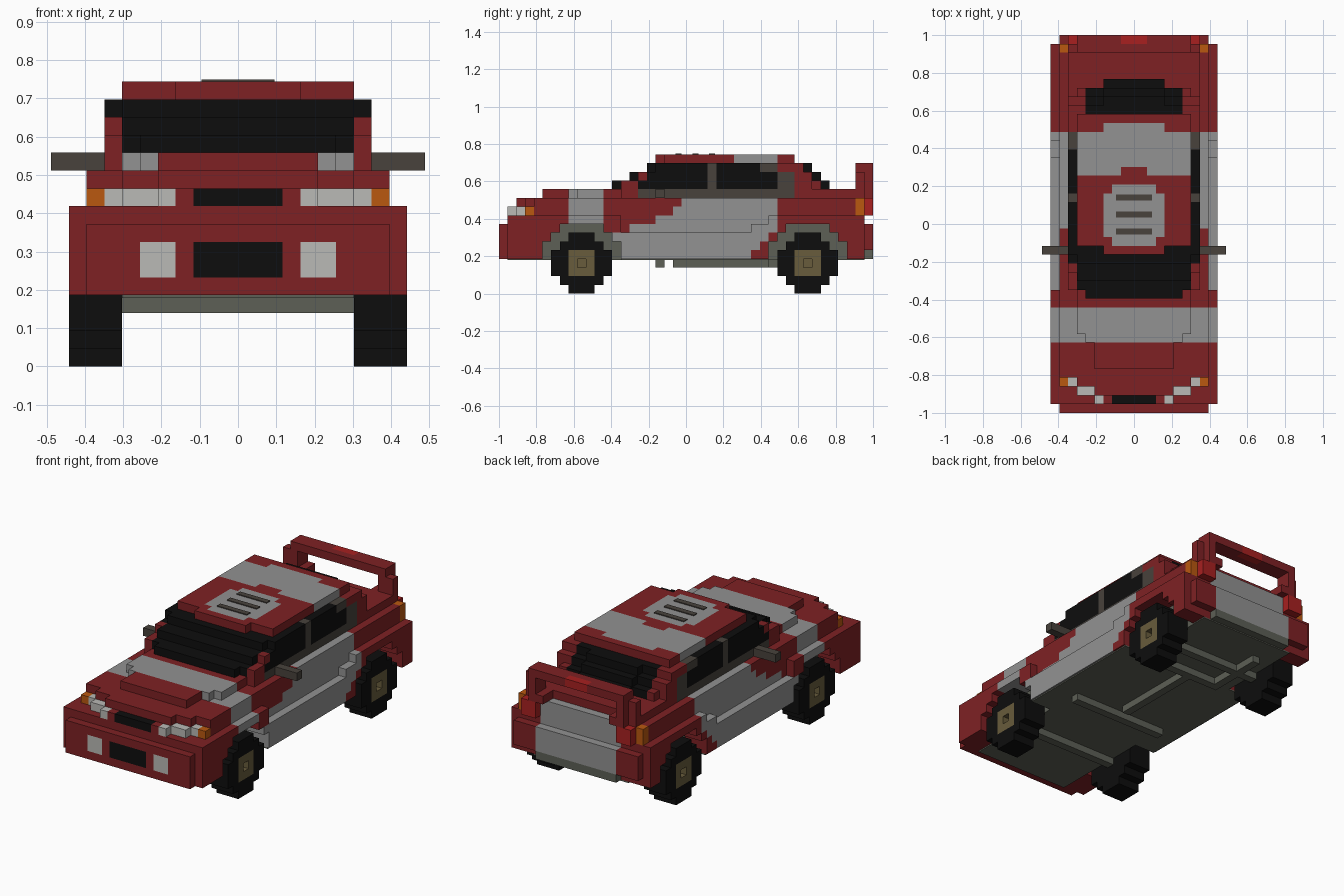
import bpy, bmesh

if "Cube" in bpy.data.objects:
    bpy.data.objects.remove(bpy.data.objects["Cube"], do_unlink=True)

U = 2 / 43  # block size; cells are (i, j, k) = across, back, up


def lin(c):
    c /= 255
    return c / 12.92 if c < 0.04045 else ((c + 0.055) / 1.055) ** 2.4


COLOURS = {
    "red_paint": (126, 33, 36), "grey_paint": (146, 146, 146),
    "black": (13, 13, 13), "lamp_white": (186, 186, 182),
    "indicator_orange": (186, 88, 16), "brake_red": (168, 32, 32),
    "frame_taupe": (72, 66, 60), "hub_brass": (104, 92, 60),
    "underbody_grey": (93, 96, 86),
}
MATS = {}
for name, rgb in COLOURS.items():
    m = bpy.data.materials.new(name)
    m.use_nodes = True
    col = (*[lin(c) for c in rgb], 1)
    m.diffuse_color = col
    m.node_tree.nodes["Principled BSDF"].inputs["Base Color"].default_value = col
    MATS[name] = m


def sym(half, j0, j1, k0, k1):
    """Cells of a block centred on x = 0."""
    h = int(half - 0.5)
    return {(i, j, k) for i in range(-h, h + 1)
            for j in range(j0, j1) for k in range(k0, k1)}


def both(i0, i1, j0, j1, k0, k1):
    """Cells of a block and its mirror image."""
    return {(s * i, j, k) for s in (-1, 1) for i in range(i0, i1)
            for j in range(j0, j1) for k in range(k0, k1)}


# Each side: direction and its four corners, anticlockwise from outside
SIDES = [
    ((1, 0, 0), ((1, 0, 0), (1, 1, 0), (1, 1, 1), (1, 0, 1))),
    ((-1, 0, 0), ((0, 0, 0), (0, 0, 1), (0, 1, 1), (0, 1, 0))),
    ((0, 1, 0), ((0, 1, 0), (0, 1, 1), (1, 1, 1), (1, 1, 0))),
    ((0, -1, 0), ((0, 0, 0), (1, 0, 0), (1, 0, 1), (0, 0, 1))),
    ((0, 0, 1), ((0, 0, 1), (1, 0, 1), (1, 1, 1), (0, 1, 1))),
    ((0, 0, -1), ((0, 0, 0), (0, 1, 0), (1, 1, 0), (1, 0, 0))),
]


def part(name, cells, paint):
    """Skin a set of cells; paint is a colour name or a rule on (|i|, j, k)."""
    bm, verts, slots = bmesh.new(), {}, []
    for c in sorted(cells):
        colour = paint if isinstance(paint, str) else paint(abs(c[0]), c[1], c[2])
        if colour not in slots:
            slots.append(colour)
        for d, corners in SIDES:
            if tuple(a + b for a, b in zip(c, d)) in cells:
                continue
            loop = []
            for o in corners:
                p = tuple(a + b for a, b in zip(c, o))
                if p not in verts:
                    verts[p] = bm.verts.new(((p[0] - 0.5) * U, p[1] * U - 1, p[2] * U))
                loop.append(verts[p])
            bm.faces.new(loop).material_index = slots.index(colour)
    me = bpy.data.meshes.new(name)
    bm.to_mesh(me)
    bm.free()
    for s in slots:
        me.materials.append(MATS[s])
    bpy.context.collection.objects.link(bpy.data.objects.new(name, me))


def plate(name, x, y, z, sx, sy, sz, colour):
    bpy.ops.mesh.primitive_cube_add(size=1, location=(x, y, z))
    o = bpy.context.object
    o.name = name
    o.scale = (sx, sy, sz)
    o.data.materials.append(MATS[colour])


# Lower body: bumpers, fenders, sills, stepped bonnet and boot
body = (sym(8.5, 0, 43, 4, 8) | sym(8.5, 1, 42, 8, 9)
        | sym(9.5, 1, 14, 4, 9) | sym(9.5, 14, 29, 4, 7)
        | sym(9.5, 29, 31, 4, 8) | sym(9.5, 31, 42, 4, 9)
        | sym(4.5, 1, 42, 9, 10) | sym(6.5, 2, 42, 9, 10) | sym(8.5, 3, 42, 9, 10)
        | sym(4.5, 2, 42, 10, 11) | sym(6.5, 3, 42, 10, 11) | sym(8.5, 4, 42, 10, 11)
        | sym(4.5, 5, 41, 11, 12) | sym(5.5, 8, 41, 11, 12)
        | sym(6.5, 9, 41, 11, 12) | sym(7.5, 14, 41, 11, 12))
# Wheel arches, one block larger than the wheels
for j in (6, 32):
    body -= (both(7, 10, j - 1, j + 8, 4, 6) | both(7, 10, j, j + 7, 6, 7)
             | both(7, 10, j + 1, j + 6, 7, 8))
body -= both(6, 10, 42, 43, 4, 5)

DOOR_START = {4: 13, 5: 13, 6: 13, 7: 15, 8: 18, 9: 20, 10: 21}
DOOR_END = {4: 29, 5: 30, 6: 31}


def body_paint(i, j, k):
    if k == 9 and j < 4:                      # headlamps, indicators, grille
        if (j, i) in ((1, 4), (2, 5), (2, 6), (3, 7)):
            return "lamp_white"
        if (j, i) == (3, 8):
            return "indicator_orange"
        if j == 1 and i <= 2:
            return "black"
    if j == 0 and k in (5, 6):                # lower grille and fog lamps
        if i <= 2:
            return "black"
        if i in (4, 5):
            return "lamp_white"
    if j == 42 and k == 4:
        return "underbody_grey"
    if j == 41 and i == 8 and k in (9, 10):
        return "indicator_orange"
    if j >= 41 and i <= 5:                    # tail panel
        return "grey_paint"
    if i <= 6 and k < 8 and (5 <= j < 14 or 31 <= j < 40):
        return "underbody_grey"               # inside the wheel wells
    if k >= 8 and 8 <= j < 12:                # bonnet stripe
        return "grey_paint"
    if k == 11 and i == 7 and 16 <= j < 34:   # window sill
        return "frame_taupe"
    if i >= 7 and k in DOOR_START and DOOR_START[k] <= j < DOOR_END.get(k, 32):
        return "grey_paint"
    return "red_paint"


part("body", body, body_paint)

# Cabin: stepped glass and pillars
cabin = (sym(6.5, 13, 37, 12, 13) | sym(3.5, 37, 38, 12, 13) | sym(7.5, 14, 36, 12, 13)
         | sym(6.5, 15, 36, 13, 14) | sym(3.5, 36, 37, 13, 14) | sym(7.5, 16, 36, 13, 14)
         | sym(6.5, 17, 35, 14, 15) | sym(3.5, 35, 36, 14, 15) | sym(7.5, 18, 35, 14, 15))
cabin -= both(6, 7, 13, 14, 12, 13)
GLASS = {12: (16, 32), 13: (17, 32), 14: (18, 30)}


def cabin_paint(i, j, k):
    if i == 7:
        a, b = GLASS[k]
        if a <= j < b:
            return "frame_taupe" if j == 24 else "black"
        return "frame_taupe" if b <= j < b + 2 else "red_paint"
    if j < 20 or (j >= 33 and i <= 5):
        return "black"
    return "red_paint"


part("cabin", cabin, cabin_paint)


def roof_paint(i, j, k):
    if i <= 3 and 19 <= j < 26 and not (i == 3 and j in (19, 25)):
        return "grey_paint"                   # round panel
    if (28 if i <= 1 else 27) <= j < (33 if i <= 3 else 32):
        return "grey_paint"                   # roof stripe
    return "red_paint"


part("roof", sym(3.5, 18, 34, 15, 16) | sym(6.5, 19, 34, 15, 16), roof_paint)
for n, y in enumerate((-0.04, 0.05, 0.14)):
    plate(f"roof_bar_{n + 1}", 0, y, 16 * U + 0.002, 0.19, 0.032, 0.006, "frame_taupe")

# Mirrors
part("mirrors", both(8, 11, 18, 19, 11, 12), "frame_taupe")

# Rear wing with its centre lamp, and tail lamps
wing = (sym(6.5, 41, 43, 14, 15) | both(5, 7, 41, 43, 11, 12)
        | both(6, 7, 41, 43, 11, 15) | both(7, 8, 41, 42, 11, 14))
part("rear_wing", wing,
     lambda i, j, k: "brake_red" if i <= 1 and j == 42 else "red_paint")
part("tail_lamps", both(6, 8, 42, 43, 9, 11), "brake_red")

# Wheels: stepped discs with a brass hub and a sunken centre
ROWS = (1, 2, 3, 3, 3, 2, 1)
for label, j in (("front", 9), ("rear", 35)):
    for side, s in (("left", 1), ("right", -1)):
        cells = {(s * i, j + d, k) for i in (7, 8, 9)
                 for k, r in enumerate(ROWS) for d in range(-r, r + 1)}
        cells.discard((s * 9, j, 3))
        part(f"{label}_{side}_wheel", cells, lambda i, y, k, c=j:
             "hub_brass" if i >= 8 and abs(y - c) <= 1 and 2 <= k <= 4 else "black")

# Underside: tray, cross members and exhaust
zt = 4 * U - 0.003
plate("under_tray", 0, 0, zt, 13 * U, 41 * U, 0.008, "underbody_grey")
plate("under_tray_middle", 0, 22.5 * U - 1, zt, 18.6 * U, 17 * U, 0.008, "underbody_grey")
part("under_frame", sym(6.5, 18, 19, 3, 4) | sym(0.5, 20, 32, 3, 4)
     | sym(4.5, 31, 32, 3, 4) | sym(6.5, 9, 10, 3, 4) | sym(6.5, 35, 36, 3, 4)
     | {(-4, j, 3) for j in range(32, 39)}, "underbody_grey")
